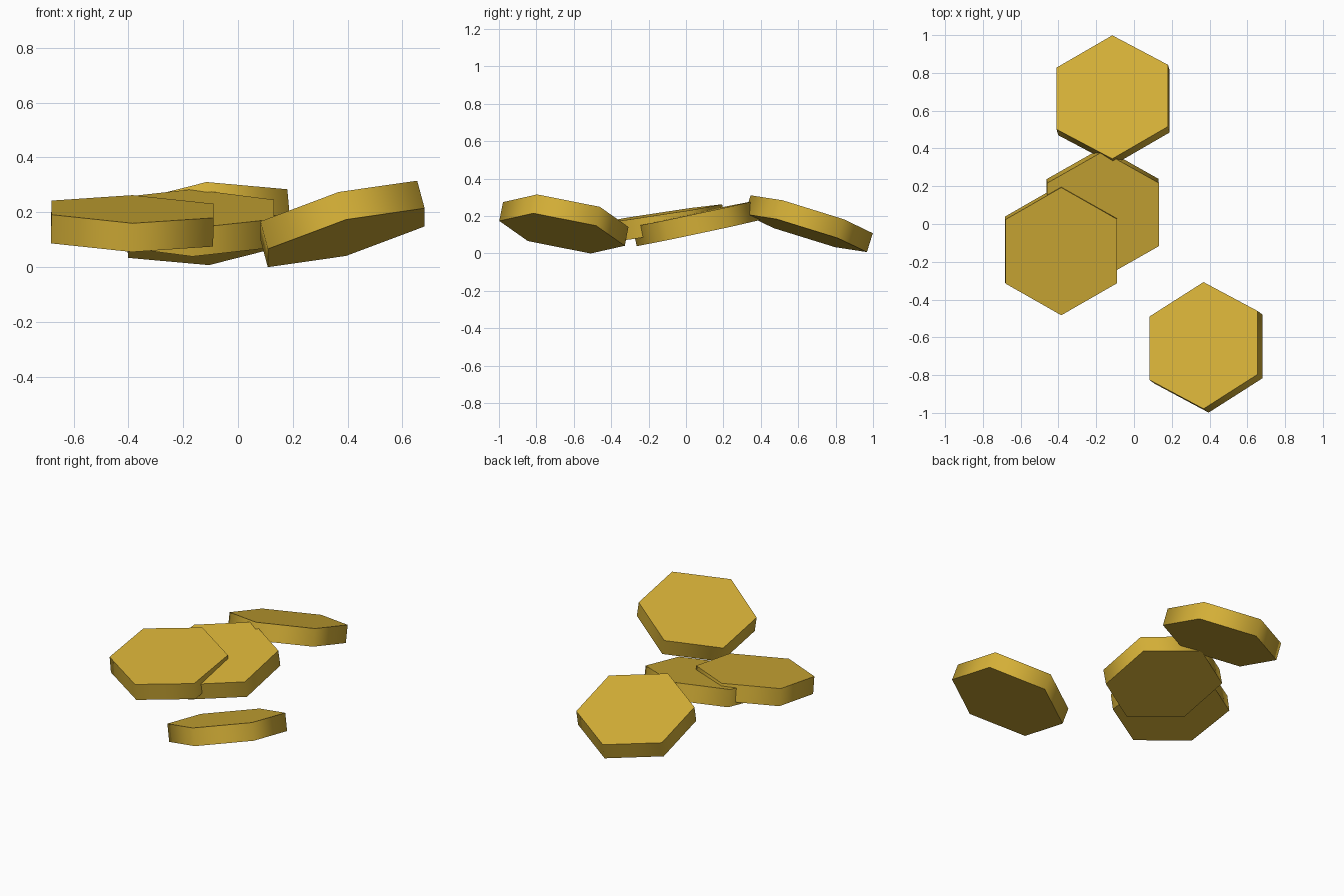
import bpy
import math
from mathutils import Matrix, Vector

if "Cube" in bpy.data.objects:
    bpy.data.objects.remove(bpy.data.objects["Cube"])

RADIUS = 0.342
THICK = 0.106

gold = bpy.data.materials.new("gold")
gold.diffuse_color = (0.658, 0.429, 0.038, 1.0)
gold.use_nodes = True
gold.node_tree.nodes["Principled BSDF"].inputs["Base Color"].default_value = gold.diffuse_color


def hex_tile(name, top_centre, slope_x, slope_y):
    """Six-sided slab whose top face passes through top_centre with the given slopes."""
    normal = Vector((-slope_x, -slope_y, 1)).normalized()
    y_axis = Vector((0, 1, slope_y)).normalized()
    x_axis = y_axis.cross(normal).normalized()
    rot = Matrix((x_axis, y_axis, normal)).transposed().to_4x4()
    bpy.ops.mesh.primitive_cylinder_add(vertices=6, radius=RADIUS, depth=THICK)
    tile = bpy.context.object
    tile.name = name
    tile.data.materials.append(gold)
    # corners point along local y, origin of the slab is half a thickness below its top
    tile.matrix_world = Matrix.Translation(Vector(top_centre) - normal * THICK / 2) @ rot
    # soft shading around the rim, crisp edges at both caps
    bpy.ops.object.shade_smooth_by_angle(angle=math.radians(65))
    return tile


# four loose tiles, each tipped its own way
hex_tile("back_tile", (-0.115, 0.672, 0.209), 0.09, -0.31)
hex_tile("middle_tile", (-0.165, 0.049, 0.213), -0.01, 0.212)
hex_tile("left_tile", (-0.385, -0.145, 0.211), -0.02, 0.152)
hex_tile("front_right_tile", (0.368, -0.643, 0.2075), 0.27, -0.198)
